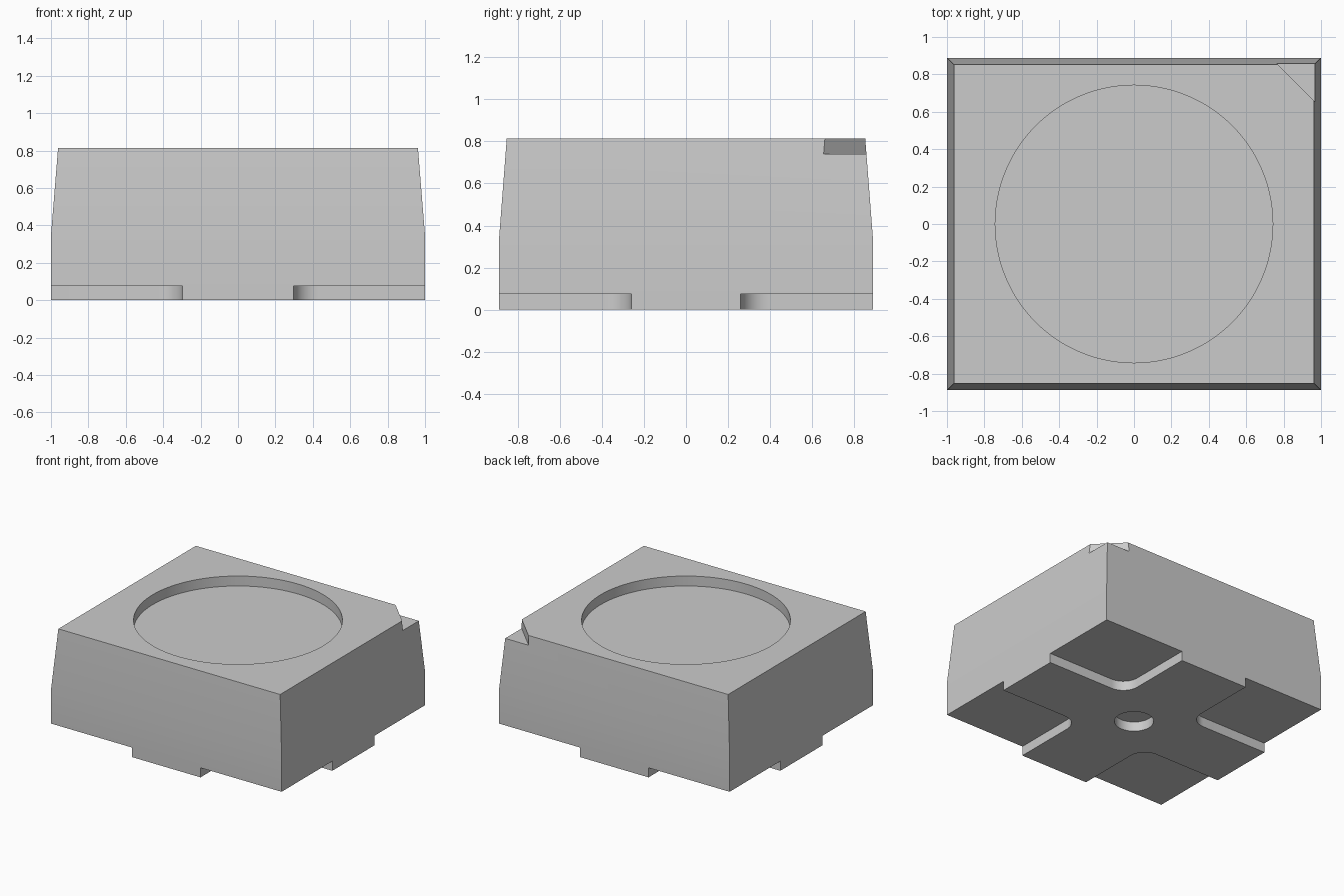
import bpy
from math import cos, sin, pi, radians

cube = bpy.data.objects.get("Cube")
if cube:
    bpy.data.objects.remove(cube, do_unlink=True)

HALF_X, HALF_Y, TOP = 1.0, 0.888, 0.814
RECESS = 0.075

grey = bpy.data.materials.new("plain_grey")
grey.use_nodes = True
grey.diffuse_color = (0.6, 0.6, 0.6, 1)
grey.node_tree.nodes["Principled BSDF"].inputs["Base Color"].default_value = (0.6, 0.6, 0.6, 1)


def loft(name, rings):
    """Closed solid from equal-length (outline, height) rings, listed bottom to top."""
    n = len(rings[0][0])
    verts = [(x, y, z) for outline, z in rings for x, y in outline]
    faces = [list(range(n))[::-1], [len(verts) - n + i for i in range(n)]]
    for r in range(len(rings) - 1):
        for i in range(n):
            a, b = r * n + i, r * n + (i + 1) % n
            faces.append([a, b, b + n, a + n])
    mesh = bpy.data.meshes.new(name)
    mesh.from_pydata(verts, [], faces)
    mesh.materials.append(grey)
    obj = bpy.data.objects.new(name, mesh)
    bpy.context.collection.objects.link(obj)
    return obj


def rectangle(x, y):
    return [(-x, -y), (x, -y), (x, y), (-x, y)]


def arc(cx, cy, r, start, end, steps):
    angles = [start + (end - start) * i / steps for i in range(steps + 1)]
    return [(cx + r * cos(a), cy + r * sin(a)) for a in angles]


def circle(r, steps):
    return arc(0, 0, r, 0, 2 * pi, steps)[:-1]


def carve(outline, low, high):
    """Subtract a vertical prism from the body."""
    cutter = loft("cutter", [(outline, low), (outline, high)])
    cutter.hide_render = True
    mod = body.modifiers.new("carve", 'BOOLEAN')
    mod.operation, mod.solver, mod.object = 'DIFFERENCE', 'EXACT', cutter
    bpy.ops.object.modifier_apply(modifier=mod.name)
    bpy.data.objects.remove(cutter, do_unlink=True)


# Housing: straight lower walls, slightly tapered upper walls
body = loft("housing", [(rectangle(HALF_X, HALF_Y), 0),
                        (rectangle(HALF_X, HALF_Y), 0.345),
                        (rectangle(0.962, 0.852), TOP)])
bpy.context.view_layer.objects.active = body
body.select_set(True)

# Four underside corner recesses with a rounded inner corner, leaving a cross
IN_X, IN_Y, R, OUT = 0.297, 0.26, 0.13, 1.2
corner = arc(IN_X + R, IN_Y + R, R, pi, 1.5 * pi, 12) + [(OUT, IN_Y), (OUT, OUT), (IN_X, OUT)]
for sx in (1, -1):
    for sy in (1, -1):
        outline = [(sx * x, sy * y) for x, y in corner]
        carve(outline if sx * sy > 0 else outline[::-1], -0.1, RECESS)

# Underside centre hole
carve(circle(0.14, 48), -0.1, RECESS)

# Round dish in the top
carve(circle(0.742, 128), TOP - 0.078, 1)

# Diagonal marker notch at the back left top corner
LINE = 1.622  # the notch wall lies on x + y = LINE
carve([(OUT, LINE - OUT), (OUT, OUT), (LINE - OUT, OUT)], 0.74, 1)

bpy.ops.object.shade_smooth_by_angle(angle=radians(30))
